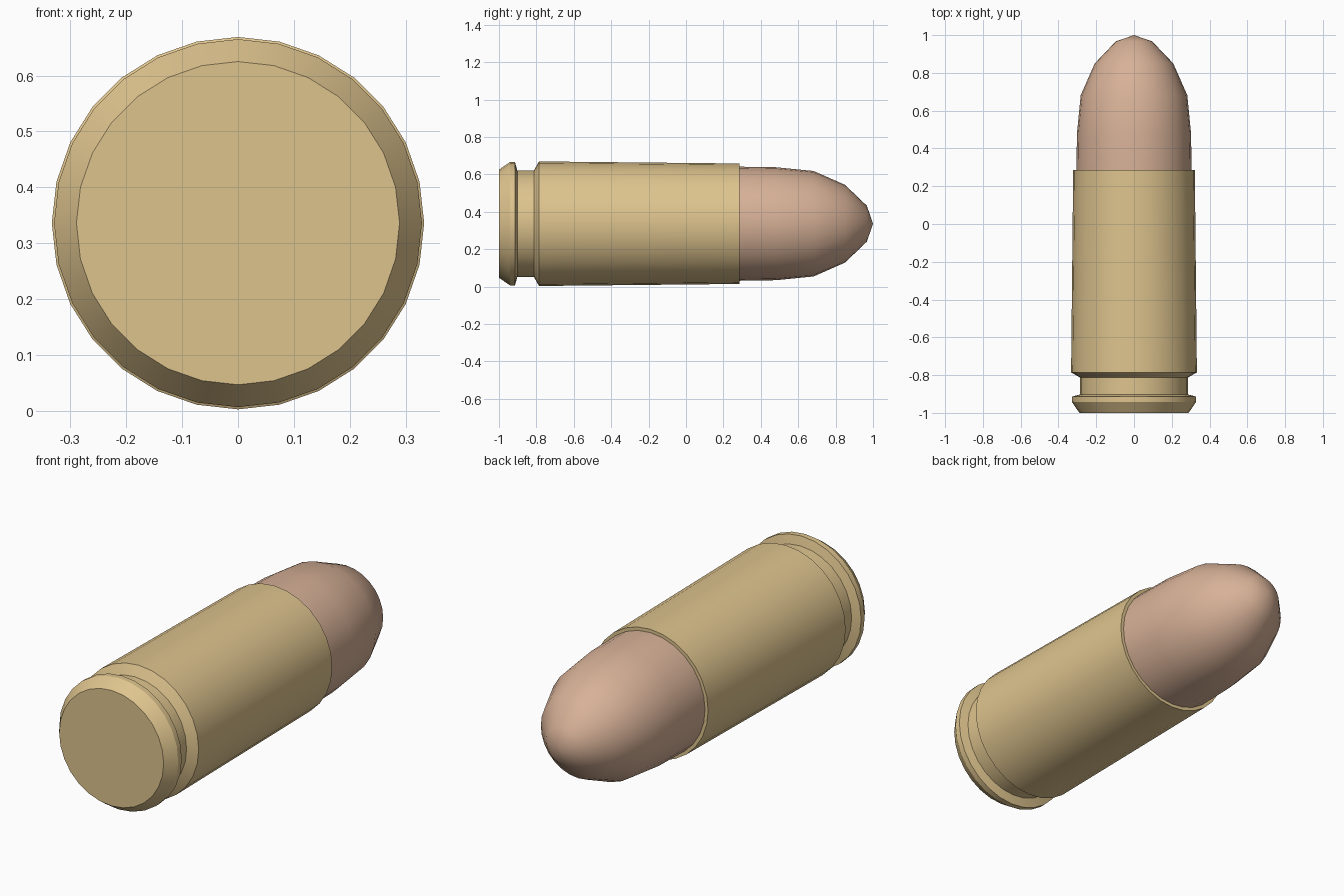
import bpy, bmesh, math

if "Cube" in bpy.data.objects:
    bpy.data.objects.remove(bpy.data.objects["Cube"])

SIDES = 28
CENTRE_Z = 0.336


def lathe(name, profile, color):
    """Revolve (y, radius) points around the long axis; zero radius is a pole."""
    bm = bmesh.new()
    rings = []
    for y, r in profile:
        if r == 0:
            rings.append([bm.verts.new((0, y, CENTRE_Z))])
        else:
            rings.append([bm.verts.new((r * math.sin(2 * math.pi * i / SIDES), y,
                                        CENTRE_Z + r * math.cos(2 * math.pi * i / SIDES)))
                          for i in range(SIDES)])
    for a, b in zip(rings, rings[1:]):
        for i in range(SIDES):
            j = (i + 1) % SIDES
            if len(b) == 1:
                bm.faces.new((a[i], a[j], b[0]))
            else:
                bm.faces.new((a[i], a[j], b[j], b[i]))
    # close the open ends with flat caps
    for ring in (rings[0], rings[-1]):
        if len(ring) > 1:
            bm.faces.new(ring)
    bmesh.ops.recalc_face_normals(bm, faces=bm.faces)
    mesh = bpy.data.meshes.new(name)
    bm.to_mesh(mesh)
    bm.free()
    obj = bpy.data.objects.new(name, mesh)
    bpy.context.collection.objects.link(obj)
    mat = bpy.data.materials.new(name + "_metal")
    mat.diffuse_color = (*color, 1)
    mat.use_nodes = True
    mat.node_tree.nodes["Principled BSDF"].inputs["Base Color"].default_value = mat.diffuse_color
    mesh.materials.append(mat)
    bpy.ops.object.select_all(action='DESELECT')
    obj.select_set(True)
    bpy.context.view_layer.objects.active = obj
    bpy.ops.object.shade_smooth_by_angle(angle=math.radians(30))
    return obj


# brass case: base, bevelled rim, extractor groove, tapered body, mouth
lathe("case", [(-1.0, 0.289), (-0.942, 0.329), (-0.914, 0.329), (-0.902, 0.285),
               (-0.813, 0.285), (-0.786, 0.333), (0.285, 0.322)], (0.73, 0.55, 0.27))

# copper bullet, seated in the case mouth
lathe("bullet", [(0.2, 0.305), (0.285, 0.305), (0.48, 0.302), (0.682, 0.282),
                 (0.85, 0.208), (0.967, 0.096), (1.0, 0)], (0.68, 0.44, 0.31))
